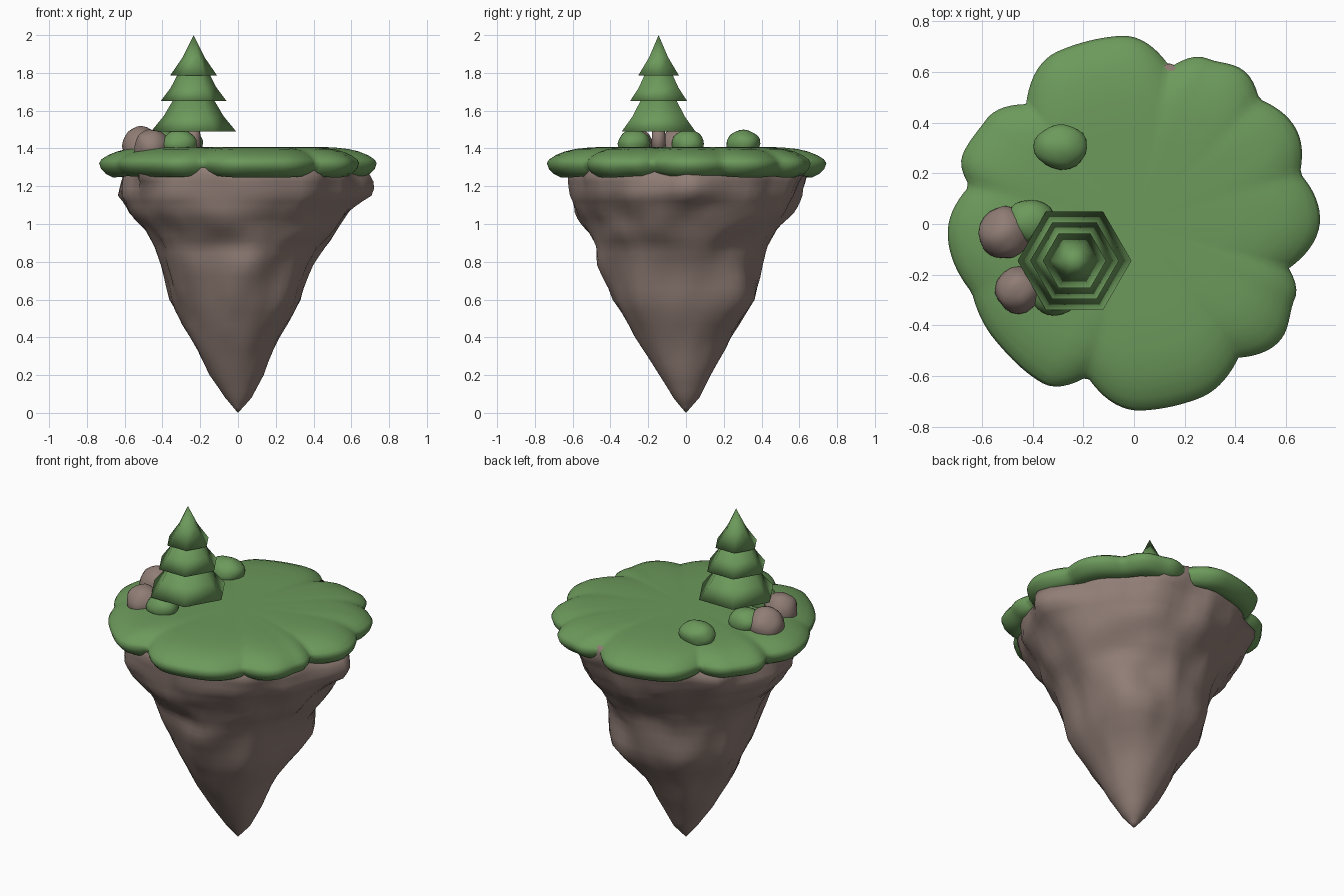
import bpy, bmesh, math
from mathutils import Vector, noise

cube = bpy.data.objects.get("Cube")
if cube:
    bpy.data.objects.remove(cube)


def material(name, rgb):
    m = bpy.data.materials.new(name)
    m.use_nodes = True
    m.diffuse_color = (*rgb, 1)
    m.node_tree.nodes["Principled BSDF"].inputs["Base Color"].default_value = (*rgb, 1)
    return m


GREEN = material("leaf green", (0.15, 0.32, 0.105))
STONE = material("stone brown", (0.28, 0.205, 0.18))


def finish(name, bm, mat):
    bmesh.ops.remove_doubles(bm, verts=bm.verts[:], dist=1e-5)
    bmesh.ops.recalc_face_normals(bm, faces=bm.faces[:])
    for f in bm.faces:
        f.smooth = True
    mesh = bpy.data.meshes.new(name)
    bm.to_mesh(mesh)
    bm.free()
    mesh.materials.append(mat)
    obj = bpy.data.objects.new(name, mesh)
    bpy.context.collection.objects.link(obj)


def skin(name, rings, mat):
    """Join equal rings of points into a surface; a ring of zero size closes an end."""
    bm = bmesh.new()
    loops = [[bm.verts.new(p) for p in ring] for ring in rings]
    n = len(loops[0])
    for a, b in zip(loops, loops[1:]):
        for i in range(n):
            j = (i + 1) % n
            bm.faces.new((a[i], a[j], b[j], b[i]))
    finish(name, bm, mat)


def lathe(name, profile, sides, x, y, mat):
    angles = [math.tau * i / sides for i in range(sides)]
    skin(name, [[(x + r * math.cos(a), y + r * math.sin(a), z) for a in angles]
                for r, z in profile], mat)


def ball(name, centre, size, mat, lump):
    bm = bmesh.new()
    bmesh.ops.create_icosphere(bm, subdivisions=3, radius=1)
    for v in bm.verts:
        k = 1 + lump * noise.noise(v.co * 1.5 + Vector(centre) * 9)
        v.co = [c + s * k * p for c, s, p in zip(centre, size, v.co)]
    finish(name, bm, mat)


# Hanging rock: height, then reach towards -x, +x, -y, +y
REACH = [
    (0, 0, 0, 0, 0),
    (.08, .07, .07, .07, .07),
    (.2, .15, .14, .15, .13),
    (.4, .25, .22, .27, .24),
    (.6, .36, .33, .38, .37),
    (.78, .41, .39, .43, .39),
    (.88, .44, .44, .46, .43),
    (.97, .48, .51, .53, .48),
    (1.06, .56, .57, .59, .55),
    (1.15, .62, .63, .62, .61),
    (1.26, .6, .63, .63, .64),
    (1.35, .55, .57, .58, .6),
]
# Swellings: direction, strength, height, angular spread, vertical spread
SWELLS = [(79, .07, 1.34, 8, .1), (139, .08, 1.24, 9, .08), (220, .2, 1.31, 7, .08),
          (45, .17, .62, 25, .2), (45, -.05, 1.15, 25, .15), (-45, -.04, 1.1, 20, .15),
          (3, .13, 1.21, 11, .1), (-88, .08, .76, 22, .09)]


def rock_point(row, angle):
    z, left, right, front, back = row
    c, s = math.cos(angle), math.sin(angle)
    p = Vector((c * (right if c > 0 else left), s * (back if s > 0 else front), z))
    tall_grain = Vector((p.x * 5, p.y * 5, z * 2.5))
    k = 1 + .08 * noise.noise(tall_grain) + .04 * noise.noise(tall_grain * 2)
    for deg, gain, height, spread, tall in SWELLS:
        away = (math.degrees(math.atan2(p.y, p.x)) - deg + 180) % 360 - 180
        k += gain * math.exp(-(away / spread) ** 2 - ((z - height) / tall) ** 2)
    return (p.x * k, p.y * k, z)


rows = []
for low, high in zip(REACH, REACH[1:]):
    for step in range(3):
        rows.append([a + (b - a) * step / 3 for a, b in zip(low, high)])
rows += [REACH[-1], (1.35, 0, 0, 0, 0)]
skin("hanging_rock", [[rock_point(row, math.tau * i / 56) for i in range(56)]
                      for row in rows], STONE)

# Scalloped turf: rim angle and radius, where a short radius is a notch between lobes
RIM = [(2, .735), (17, .685), (31, .742), (45, .698), (55, .745), (66, .715),
       (77, .635), (94, .745), (114, .745), (132, .637), (145, .715), (158, .73),
       (167, .667), (184, .737), (203, .695), (220, .715), (240, .725), (253, .63),
       (272, .737), (290, .735), (308, .67), (322, .738), (335, .7),
       (344, .636), (362, .735)]
NOTCH = .7


def rim_radius(deg):
    deg = (deg - 2) % 360 + 2
    for (a, ra), (b, rb) in zip(RIM, RIM[1:]):
        if a <= deg <= b:
            t = (deg - a) / (b - a)
            if ra < NOTCH <= rb:
                t = math.sin(t * math.pi / 2)
            elif rb < NOTCH <= ra:
                t = 1 - math.cos(t * math.pi / 2)
            else:
                t = t * t * (3 - 2 * t)
            return ra + (rb - ra) * t


# Turf section: share of the rim radius, height
SECTION = [(0, 1.408), (.5, 1.408), (.7, 1.406), (.81, 1.397), (.88, 1.384),
           (.94, 1.365), (.985, 1.342), (1, 1.322), (.987, 1.292), (.955, 1.265),
           (.91, 1.247), (.86, 1.252), (.81, 1.28), (.7, 1.31), (0, 1.31)]


def turf_ring(share, z):
    ring = []
    for deg in range(0, 360, 2):
        r = rim_radius(deg)
        lobe = max(0, min(1, (r - .63) / .1))
        # Lobes are plump and notches are thin; the centre stays round
        plump = 1 - .35 * (1 - lobe) * share ** 4
        rad = share * (r * share ** 2 + .7 * (1 - share ** 2))
        a = math.radians(deg)
        ring.append((rad * math.cos(a), rad * math.sin(a), 1.33 + (z - 1.33) * plump))
    return ring


skin("grass_top", [turf_ring(s, z) for s, z in SECTION], GREEN)

# Fir tree: trunk and three flared six-sided tiers
TX, TY = -.235, -.145
lathe("tree_trunk", [(0, 1.38), (.04, 1.38), (.033, 1.52), (0, 1.52)], 8, TX, TY, STONE)
TIERS = [("lower", .225, 1.49, .1, 1.67), ("middle", .175, 1.65, .075, 1.81),
         ("upper", .125, 1.785, 0, 2)]
for name, wide, base, narrow, top in TIERS:
    bend = wide + (narrow - wide) * .5
    lathe(name + "_branches",
          [(0, base + .01), (wide * .6, base + .008), (wide, base),
           (bend - .004, base + (top - base) * .45), (narrow, top), (0, top)],
          6, TX, TY, GREEN)

# Bushes and boulders
BUSHES = [("back", -.29, .305, .107), ("middle", -.41, .01, .095), ("front", -.31, -.275, .093)]
for name, x, y, r in BUSHES:
    ball(name + "_bush", (x, y, 1.425), (r, .088, .075), GREEN, .08)
ball("large_boulder", (-.51, -.035, 1.412), (.105, .105, .102), STONE, .1)
ball("small_boulder", (-.455, -.26, 1.408), (.093, .09, .092), STONE, .1)
